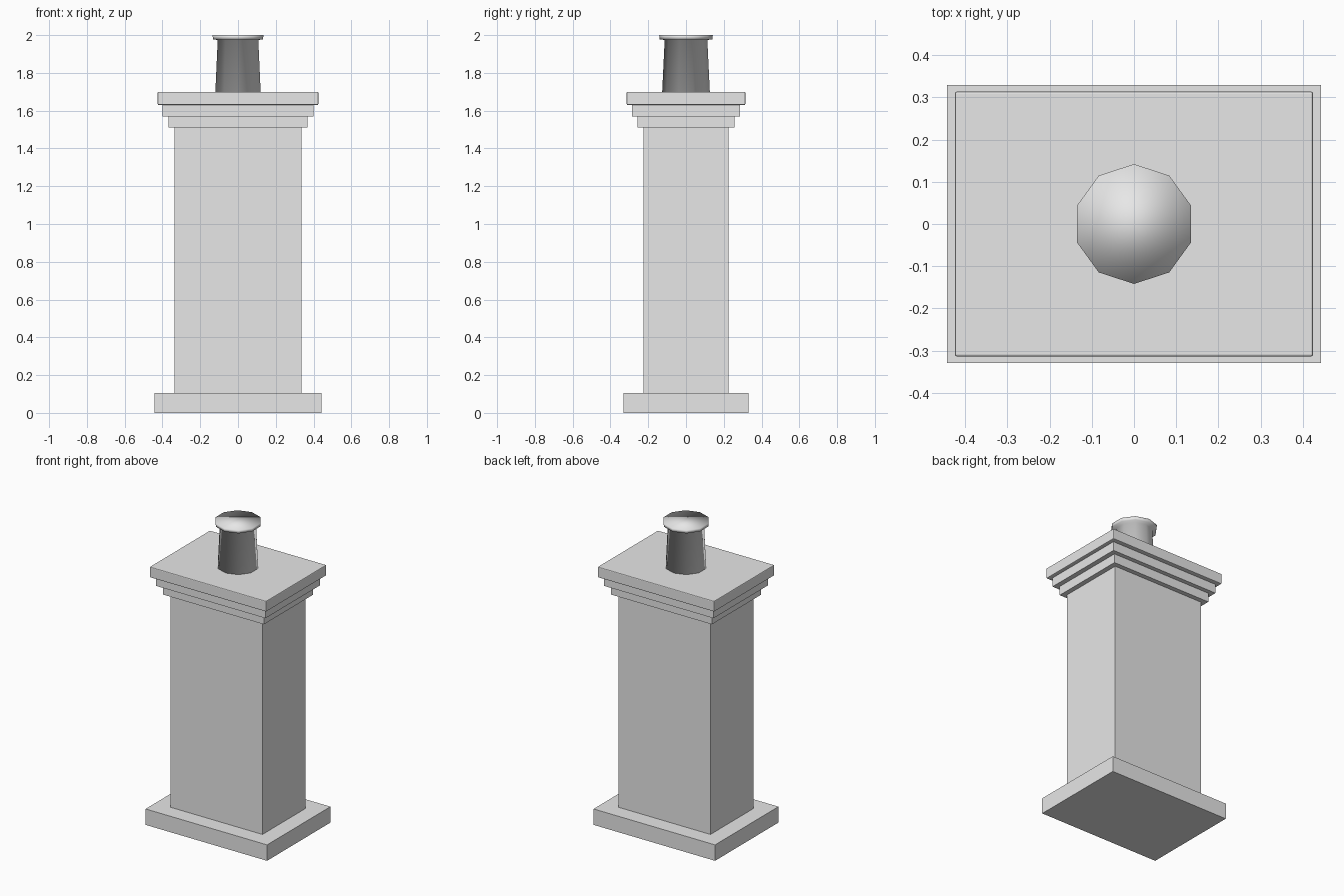
import bpy, bmesh, math

cube = bpy.data.objects.get("Cube")
if cube:
    bpy.data.objects.remove(cube, do_unlink=True)

# One plain grey for the whole chimney
grey = bpy.data.materials.new("light_grey")
grey.use_nodes = True
colour = (0.8, 0.8, 0.8, 1)
grey.diffuse_color = colour
grey.node_tree.nodes["Principled BSDF"].inputs["Base Color"].default_value = colour


def finish(name, bm):
    bmesh.ops.recalc_face_normals(bm, faces=bm.faces)
    mesh = bpy.data.meshes.new(name)
    bm.to_mesh(mesh)
    bm.free()
    mesh.materials.append(grey)
    obj = bpy.data.objects.new(name, mesh)
    bpy.context.collection.objects.link(obj)
    return obj


def block(name, half_x, half_y, bottom, top):
    bm = bmesh.new()
    bmesh.ops.create_cube(bm, size=2)
    for v in bm.verts:
        v.co.x *= half_x
        v.co.y *= half_y
        v.co.z = top if v.co.z > 0 else bottom
    return finish(name, bm)


# Square-cut masonry, from the ground up
block("base_plinth", 0.443, 0.33, 0, 0.105)
block("shaft", 0.336, 0.225, 0.105, 1.51)
block("lower_step", 0.368, 0.256, 1.51, 1.57)
block("upper_step", 0.4, 0.285, 1.57, 1.63)
slab = block("cap_slab", 0.425, 0.314, 1.63, 1.70)
bevel = slab.modifiers.new("edge_bevel", "BEVEL")
bevel.width = 0.005
bevel.segments = 2

# Ten-sided tapering pot with a flared rim and closed top
SIDES = 10
profile = [(0.126, 1.70), (0.113, 1.974), (0.139, 1.978), (0.142, 2.0)]
bm = bmesh.new()
rings = []
for radius, z in profile:
    angles = [math.pi / 2 + math.tau * i / SIDES for i in range(SIDES)]
    rings.append([bm.verts.new((radius * math.cos(a), radius * math.sin(a), z)) for a in angles])
for low, high in zip(rings, rings[1:]):
    for i in range(SIDES):
        j = (i + 1) % SIDES
        bm.faces.new((low[i], low[j], high[j], high[i]))
bm.faces.new(rings[0])
bm.faces.new(rings[-1])
for face in bm.faces:
    face.smooth = True
finish("chimney_pot", bm)
